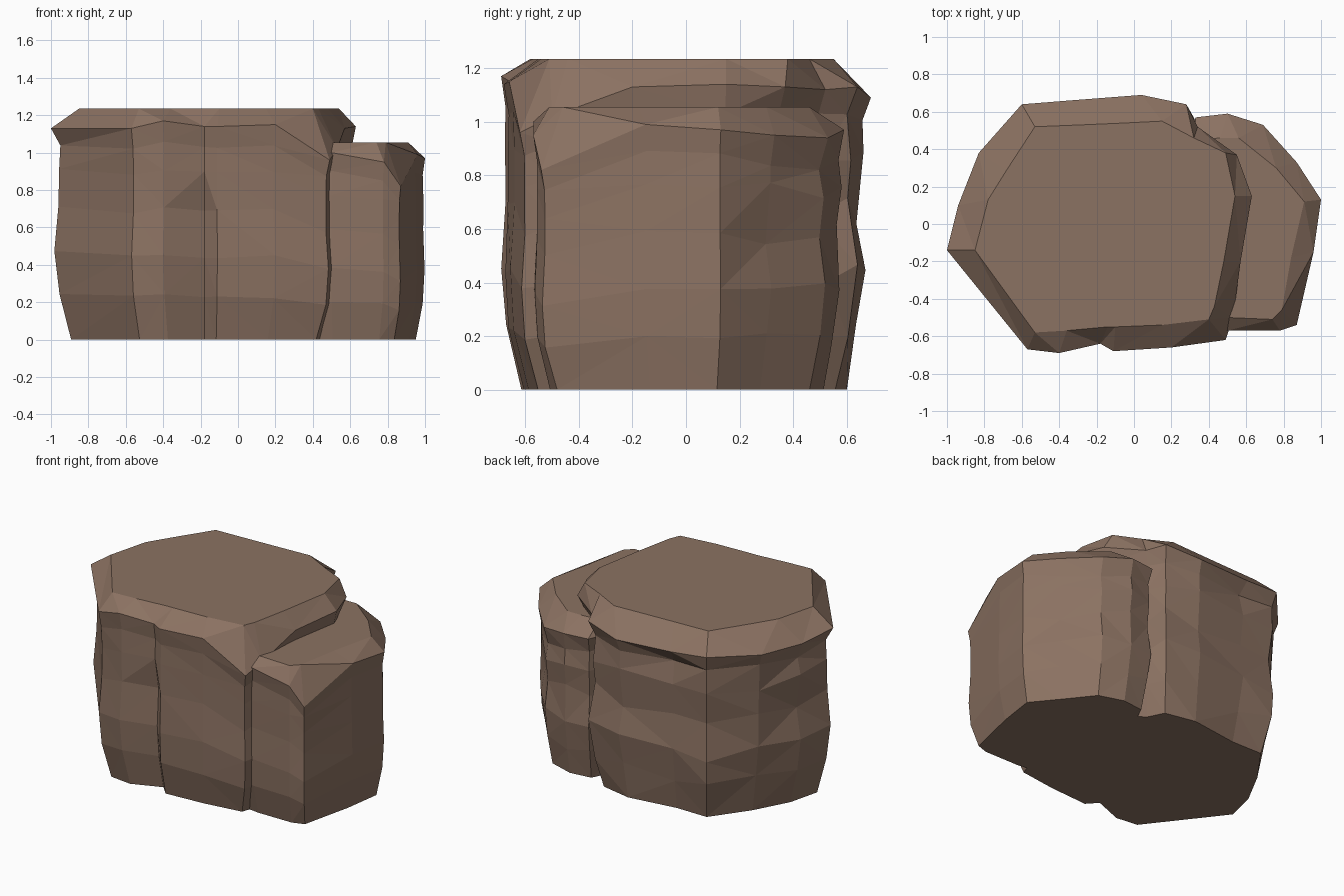
import bpy
import bmesh
import random
from mathutils import Vector

random.seed(5)

default_cube = bpy.data.objects.get("Cube")
if default_cube:
    bpy.data.objects.remove(default_cube)

# Single stone colour
stone = bpy.data.materials.new("brown stone")
stone.use_nodes = True
stone.diffuse_color = (0.26, 0.168, 0.122, 1)
shader = stone.node_tree.nodes["Principled BSDF"]
shader.inputs["Base Color"].default_value = stone.diffuse_color
shader.inputs["Roughness"].default_value = 1

# Share of the rim height, outline scale of smooth flanks, of broken flanks
SIDE_PROFILE = [
    (0, 0.89, 0.87),
    (0.2, 0.97, 0.94),
    (0.39, 0.995, 0.99),
    (0.6, 0.975, 0.935),
    (0.78, 0.975, 0.965),
    (0.9, 0.975, 0.945),
    (1, 1, 1),
]


def is_broken(x, y):
    """The back and left flanks are broken up, the front and right are smooth."""
    return x < -0.7 or (y > 0.2 and x < 0.9)


def build_chunk(name, centre_x, top_z, outline, creases):
    """Loft a faceted boulder; creases map an outline index to (depth, height share)."""
    bm = bmesh.new()
    centre = Vector((centre_x, 0))
    rings = []
    for share, smooth, broken in SIDE_PROFILE:
        ring = []
        for index, (x, y, rim_z, top_x, top_y) in enumerate(outline):
            offset = Vector((x, y)) - centre
            rough_side = is_broken(x, y)
            amount = broken if rough_side else smooth
            z = rim_z * share
            if 0 < share < 1:
                rough = 0.025 if rough_side else 0.007
                amount += random.uniform(-rough, rough) * 0.8
                z += random.uniform(-rough, rough) * 1.5
            depth, height = creases.get(index, (0, 0))
            if share < height:
                amount -= depth
            spot = centre + offset * amount
            ring.append(bm.verts.new((spot.x, spot.y, z)))
        rings.append(ring)

    # Flat top inside the bevelled rim
    rings.append([bm.verts.new((p[3], p[4], top_z)) for p in outline])

    count = len(outline)
    for lower, upper in zip(rings, rings[1:]):
        for i in range(count):
            j = (i + 1) % count
            bm.faces.new((lower[i], lower[j], upper[j], upper[i]))
    bm.faces.new(rings[-1])
    bm.faces.new(list(reversed(rings[0])))

    bmesh.ops.triangulate(bm, faces=bm.faces[:], quad_method='SHORT_EDGE')
    bmesh.ops.recalc_face_normals(bm, faces=bm.faces[:])
    mesh = bpy.data.meshes.new(name)
    bm.to_mesh(mesh)
    bm.free()
    mesh.materials.append(stone)
    chunk = bpy.data.objects.new(name, mesh)
    bpy.context.collection.objects.link(chunk)


# Each outline point: widest x and y, rim height, top x and y
main_outline = [
    (-1.0, -0.14, 1.13, -0.85, -0.14),
    (-0.57, -0.67, 1.13, -0.53, -0.58),
    (-0.4, -0.69, 1.17, -0.36, -0.57),
    (-0.18, -0.64, 1.14, -0.14, -0.55),
    (-0.11, -0.68, 1.14, -0.1, -0.55),
    (0.2, -0.66, 1.15, 0.15, -0.54),
    (0.49, -0.62, 0.96, 0.4, -0.51),
    (0.53, -0.5, 1.02, 0.43, -0.44),
    (0.57, -0.2, 1.13, 0.48, -0.2),
    (0.63, 0.15, 1.14, 0.54, 0.15),
    (0.55, 0.37, 1.13, 0.49, 0.38),
    (0.34, 0.52, 1.12, 0.32, 0.46),
    (0.28, 0.64, 1.13, 0.15, 0.55),
    (0.04, 0.69, 1.09, -0.05, 0.54),
    (-0.35, 0.66, 1.1, -0.28, 0.53),
    (-0.6, 0.64, 1.12, -0.53, 0.52),
    (-0.83, 0.38, 1.1, -0.68, 0.29),
    (-0.94, 0.1, 1.1, -0.78, 0.13),
]

side_outline = [
    (0.35, -0.55, 1.0, 0.35, -0.48),
    (0.5, -0.57, 1.0, 0.5, -0.5),
    (0.78, -0.57, 0.95, 0.74, -0.51),
    (0.87, -0.54, 0.82, 0.79, -0.46),
    (0.96, -0.15, 0.99, 0.84, -0.18),
    (1.0, 0.13, 0.97, 0.91, 0.12),
    (0.87, 0.33, 0.95, 0.76, 0.3),
    (0.69, 0.53, 0.94, 0.56, 0.46),
    (0.5, 0.59, 0.97, 0.46, 0.46),
    (0.33, 0.57, 0.97, 0.33, 0.45),
    (0.2, 0.3, 0.97, 0.2, 0.3),
]

# Tall main boulder with crevices in its front, back and left flank
build_chunk("main_boulder", -0.17, 1.235, main_outline,
            {3: (0.05, 0.7), 14: (0.03, 0.95), 16: (0.04, 0.45)})

# Lower slab beside it, hollowed behind its right corner
build_chunk("side_boulder", 0.55, 1.055, side_outline, {6: (0.03, 0.85)})
